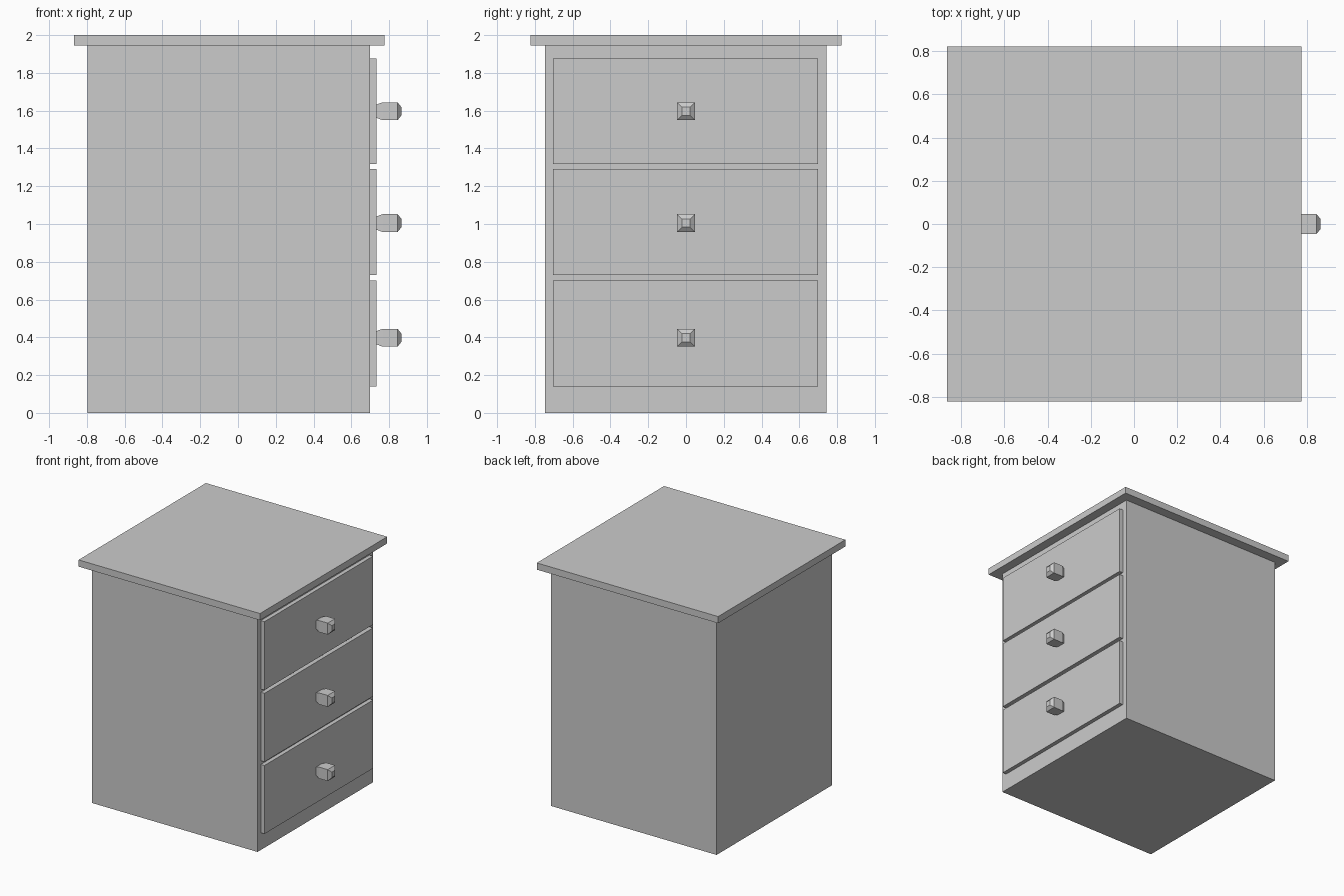
import bpy, bmesh

if "Cube" in bpy.data.objects:
    bpy.data.objects.remove(bpy.data.objects["Cube"])


def finish(name, bm):
    bmesh.ops.recalc_face_normals(bm, faces=bm.faces)
    mesh = bpy.data.meshes.new(name)
    bm.to_mesh(mesh)
    bm.free()
    obj = bpy.data.objects.new(name, mesh)
    bpy.context.collection.objects.link(obj)
    return obj


def box(name, lo, hi):
    bm = bmesh.new()
    bmesh.ops.create_cube(bm, size=1)
    for v in bm.verts:
        v.co = [(a + b) / 2 + c * (b - a) for a, b, c in zip(lo, hi, v.co)]
    return finish(name, bm)


def knob(name, z, rings):
    # square rings (x, half width) lofted along x
    bm = bmesh.new()
    loops = [[bm.verts.new((x, sy * r, z + sz * r))
              for sy, sz in ((-1, -1), (1, -1), (1, 1), (-1, 1))]
             for x, r in rings]
    for a, b in zip(loops, loops[1:]):
        for i in range(4):
            j = (i + 1) % 4
            bm.faces.new((a[i], a[j], b[j], b[i]))
    bm.faces.new(loops[0])
    bm.faces.new(loops[-1])
    return finish(name, bm)


# Carcass and overhanging top
box("cabinet_body", (-0.797, -0.747, 0), (0.70, 0.743, 1.945))
box("table_top", (-0.867, -0.823, 1.945), (0.775, 0.823, 2.0))

# Three drawer fronts with faceted square knobs
KNOB = [(0.73, 0.034), (0.765, 0.047), (0.845, 0.047), (0.865, 0.022)]
for i, (z0, kz) in enumerate(((0.14, 0.398), (0.73, 1.005), (1.317, 1.597)), 1):
    box(f"drawer_front_{i}", (0.70, -0.704, z0), (0.733, 0.70, z0 + 0.56))
    knob(f"drawer_knob_{i}", kz, KNOB)
